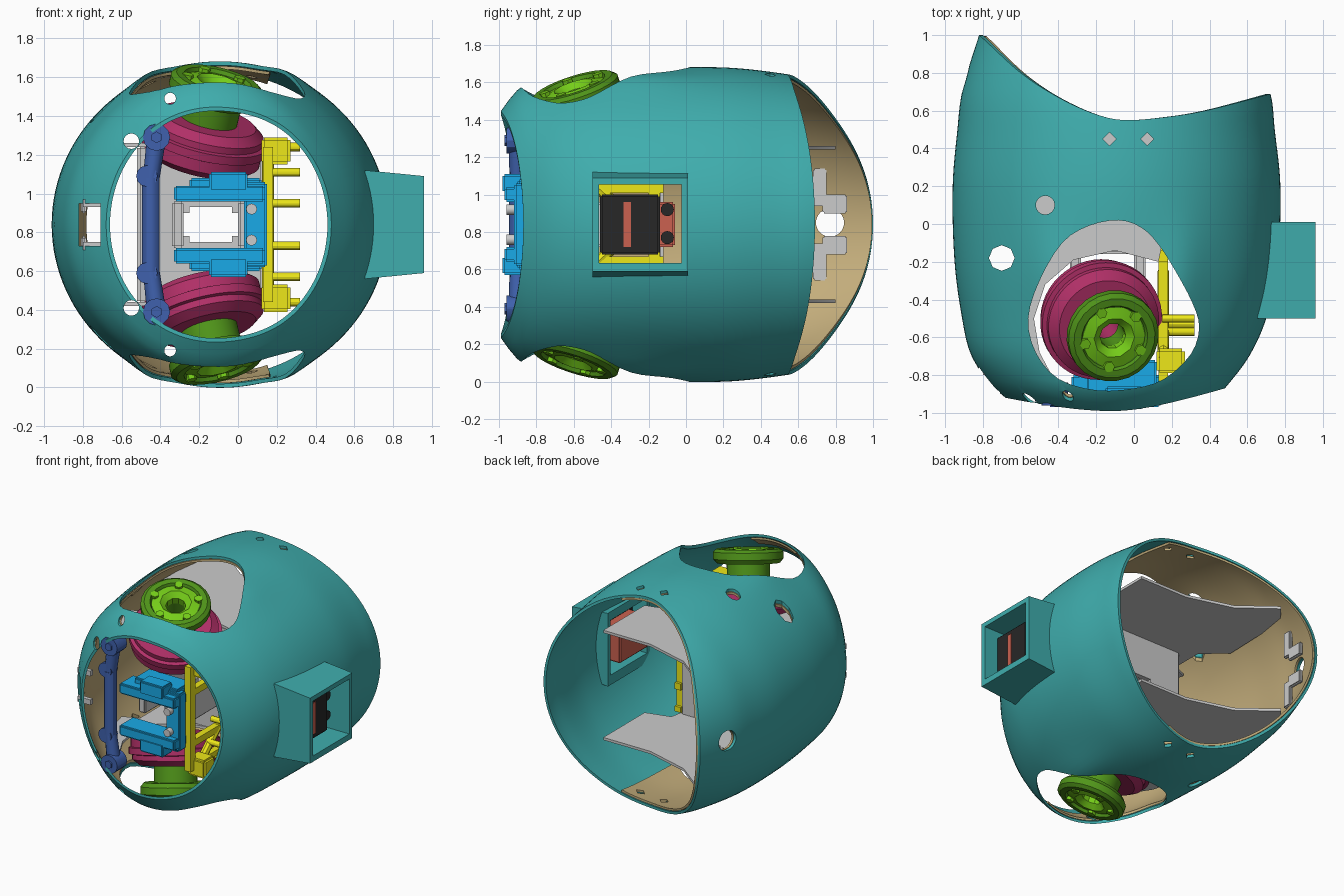
import bpy, bmesh, math
from mathutils import Vector, Matrix

if "Cube" in bpy.data.objects:
    bpy.data.objects.remove(bpy.data.objects["Cube"])

MID = 0.84  # mirror height: upper and lower halves match


def material(name, r, g, b):
    m = bpy.data.materials.new(name)
    m.diffuse_color = (r, g, b, 1)
    m.use_nodes = True
    m.node_tree.nodes["Principled BSDF"].inputs["Base Color"].default_value = m.diffuse_color
    return m


TEAL = material("teal", 0.05, 0.42, 0.42)
TAN = material("tan", 0.55, 0.42, 0.2)
GREEN = material("green", 0.08, 0.3, 0.01)
LIME = material("lime", 0.18, 0.62, 0.01)
PINK = material("magenta", 0.45, 0.03, 0.14)
CYAN = material("cyan", 0.01, 0.4, 0.8)
BLUE = material("blue", 0.05, 0.12, 0.42)
YELLOW = material("yellow", 0.85, 0.8, 0.01)
RED = material("salmon", 0.6, 0.12, 0.08)
BLACK = material("black", 0.02, 0.02, 0.02)


def finish(name, bm, mat=None):
    bmesh.ops.recalc_face_normals(bm, faces=bm.faces[:])
    me = bpy.data.meshes.new(name)
    bm.to_mesh(me)
    bm.free()
    ob = bpy.data.objects.new(name, me)
    bpy.context.collection.objects.link(ob)
    if mat:
        me.materials.append(mat)
    return ob


def box(name, x, y, z, mat=None, bevel=0.0):
    bm = bmesh.new()
    c = [(p[0] + p[1]) / 2 for p in (x, y, z)]
    s = [abs(p[1] - p[0]) for p in (x, y, z)]
    bmesh.ops.create_cube(bm, size=1, matrix=Matrix.Translation(c) @ Matrix.Diagonal((*s, 1)))
    if bevel:
        bmesh.ops.bevel(bm, geom=bm.edges[:], offset=bevel, segments=2, affect='EDGES')
    return finish(name, bm, mat)


def rod(name, p0, p1, r, mat=None, n=16, r2=None):
    p0, p1 = Vector(p0), Vector(p1)
    d = p1 - p0
    bm = bmesh.new()
    m = Matrix.Translation((p0 + p1) / 2) @ d.to_track_quat('Z', 'Y').to_matrix().to_4x4()
    bmesh.ops.create_cone(bm, cap_ends=True, segments=n, radius1=r,
                          radius2=r if r2 is None else r2, depth=d.length, matrix=m)
    return finish(name, bm, mat)


def lathe(name, base, axis, profile, mat, n=48):
    """Spin a closed (radius, height) loop round an axis."""
    m = Matrix.Translation(base) @ Vector(axis).to_track_quat('Z', 'Y').to_matrix().to_4x4()
    bm = bmesh.new()
    rings = [[bm.verts.new(m @ Vector((r * math.cos(t), r * math.sin(t), h))) for r, h in profile]
             for t in (2 * math.pi * j / n for j in range(n))]
    k = len(profile)
    for j in range(n):
        a, b = rings[j], rings[(j + 1) % n]
        for i in range(k):
            bm.faces.new((a[i], a[(i + 1) % k], b[(i + 1) % k], b[i]))
    return finish(name, bm, mat)


def prism(name, outline, z0, z1):
    bm = bmesh.new()
    f = bm.faces.new([bm.verts.new((x, y, z0)) for x, y in outline])
    top = bmesh.ops.extrude_face_region(bm, geom=[f])["geom"]
    bmesh.ops.translate(bm, vec=(0, 0, z1 - z0), verts=[v for v in top if isinstance(v, bmesh.types.BMVert)])
    return finish(name, bm)


def curve(table, x):
    """Smooth interpolation of table rows keyed by the first column."""
    i = max(0, min(len(table) - 2, sum(r[0] <= x for r in table) - 1))
    p, q = table[i], table[i + 1]
    o, s = table[max(i - 1, 0)], table[min(i + 2, len(table) - 1)]
    h = q[0] - p[0]
    t = max(0, min(1, (x - p[0]) / h))
    out = []
    for c in range(1, len(p)):
        m0, m1 = (q[c] - o[c]) / (q[0] - o[0]) * h, (s[c] - p[c]) / (s[0] - p[0]) * h
        out.append((2*t**3 - 3*t*t + 1) * p[c] + (t**3 - 2*t*t + t) * m0
                   + (3*t*t - 2*t**3) * q[c] + (t**3 - t*t) * m1)
    return out


# shell sections: y, left x, right x, half height
SECTION = [(-1.05, -.50, .28, .52), (-.98, -.60, .36, .62), (-.92, -.68, .43, .70), (-.86, -.75, .49, .75),
           (-.7, -.86, .61, .79), (-.5, -.91, .70, .815), (-.2, -.95, .76, .835), (.2, -.96, .775, .84),
           (.5, -.935, .745, .81), (.7, -.91, .72, .77), (1.0, -.82, .60, .66), (1.1, -.78, .55, .60)]
# rear rim seen from above: x, y
REAR = [(-.9, 1.06), (-.82, 1.0), (-.6, .80), (-.4, .67), (-.2, .58), (-.05, .55), (.2, .57), (.4, .605), (.8, .71)]


def skin(t, y, off):
    xl, xr, b = curve(SECTION, y)
    c, s = math.cos(t), math.sin(t)
    # raised lip beside the side openings
    lip = .035 * math.exp(-((abs(c) - .42) / .15) ** 2 - ((y + .3) / .3) ** 2)
    return Vector(((xl + xr) / 2 + ((xr - xl) / 2 - off) * c, y, MID + (b - off + lip) * s))


def front_y(t):
    c = math.cos(t)
    return -.99 + c * c * (.12 if c > 0 else .07)


def rear_y(t):
    y = .6
    for _ in range(25):
        y = curve(REAR, skin(t, y, 0).x)[0]
    return y


def loft(name, a0, a1, y0, y1, out, inn, mat=None, n=120, nv=36):
    """Thick curved sheet following the shell between two angles."""
    full = a1 - a0 >= 360
    bm = bmesh.new()
    rows = []
    for j in range(n if full else n + 1):
        t = math.radians(a0 + (a1 - a0) * j / n)
        ys = [y0(t) + (y1(t) - y0(t)) * i / nv for i in range(nv + 1)]
        pts = [skin(t, y, out) for y in ys] + [skin(t, y, inn) for y in reversed(ys)]
        rows.append([bm.verts.new(p) for p in pts])
    k = 2 * nv + 2
    for j in range(n):
        a, b = rows[j], rows[(j + 1) % len(rows)]
        for i in range(k):
            bm.faces.new((a[i], a[(i + 1) % k], b[(i + 1) % k], b[i]))
    if not full:
        for r in (rows[0], rows[-1]):
            for i in range(nv):
                bm.faces.new((r[i], r[i + 1], r[k - 2 - i], r[k - 1 - i]))
    return finish(name, bm, mat)


def cut(ob, cutters):
    for c in cutters:
        m = ob.modifiers.new("cut", 'BOOLEAN')
        m.operation, m.solver, m.object = 'DIFFERENCE', 'EXACT', c
    bpy.ops.object.select_all(action='DESELECT')
    ob.select_set(True)
    bpy.context.view_layer.objects.active = ob
    bpy.ops.object.convert(target='MESH')


# outer shell, inner liner on the left half
shell = loft("outer_shell", 0, 360, front_y, rear_y, 0, .02, TEAL)
liner = loft("inner_liner", 72, 288, lambda t: front_y(t) + .05, lambda t: rear_y(t) - .005, .024, .04, TAN, 80)

# cutters for the openings
DROP = [(-.08, .02), (.04, -.02), (.13, -.11), (.22, -.25), (.31, -.42), (.345, -.55), (.30, -.69), (.16, -.82),
        (0, -.87), (-.2, -.88), (-.4, -.82), (-.52, -.68), (-.56, -.5), (-.5, -.3), (-.38, -.1), (-.24, -.01)]
smooth_drop = []
for i in range(len(DROP)):  # round the side opening outline
    p0, p1, p2, p3 = (Vector(DROP[(i + d) % len(DROP)]) for d in (-1, 0, 1, 2))
    for t in (0, .33, .67):
        smooth_drop.append(.5 * (2*p1 + (p2 - p0)*t + (2*p0 - 5*p1 + 4*p2 - p3)*t*t + (3*p1 - p0 - 3*p2 + p3)*t**3))
cutters = [box("cut_slot", (-.82, -.71), (-1.1, -.6), (.73, .95)),
           rod("cut_rear_port", (-1.2, .77, .85), (-.5, .77, .85), .075, n=32)]
for s in (1, -1):
    cutters += [prism("cut_side", smooth_drop, MID + s * .4, MID + s * 1.1),
                rod("cut_front", (-.55, -1.2, MID + s * .43), (-.55, -.6, MID + s * .43), .04),
                rod("cut_front_top", (-.35, -1.2, MID + s * .65), (-.35, -.8, MID + s * .65), .03),
                rod("cut_flank", (-.7, -.18, MID + s * .3), (-.7, -.18, MID + s), .068, n=8),
                rod("cut_round", (-.47, .1, MID + s * .4), (-.47, .1, MID + s), .05)]
    cutters += [rod("cut_small", (x, .45, MID + s * .5), (x, .45, MID + s), .035, n=4) for x in (-.13, .07)]
duct_hole = box("cut_duct", (.5, 1.1), (-.465, -.025), (.635, 1.055))
cut(shell, cutters + [duct_hole])
cut(liner, cutters)

# side duct, slightly tapered outwards
duct = box("side_duct", (.655, .96), (-.50, .01), (.57, 1.11), TEAL)
for v in duct.data.vertices:
    v.co.z = MID + math.copysign(.25 if v.co.x > .8 else .28, v.co.z - MID)
cut(duct, [duct_hole])
for c in cutters + [duct_hole]:
    bpy.data.objects.remove(c)

# camera unit inside the duct
box("camera_face", (.77, .86), (-.46, -.14), (.68, 1.0), BLACK, .01)
box("camera_stripe", (.85, .866), (-.335, -.295), (.72, .96), RED)
box("camera_body", (.60, .79), (-.42, -.06), (.72, .96), RED, .01)
for z in (.77, .92):
    rod("camera_knob", (.78, -.10, z), (.83, -.10, z), .035, BLACK)

# inner shelf outline with a cut-out for the motor
SHELF = [(.13, -.2), (.16, -.05), (.35, 0), (.35, .5), (-.05, .5), (-.4, .6), (-.66, .8), (-.74, .7), (-.78, .45),
         (-.79, .1), (-.62, -.05), (-.62, -.3), (-.74, -.35), (-.68, -.6), (-.58, -.76), (-.42, -.83),
         (-.5, -.68), (-.53, -.5), (-.47, -.32), (-.32, -.19), (-.1, -.14)]

# parts repeated above and below the middle
for s in (1, -1):
    def Z(h):
        return MID + s * h

    prism("inner_shelf", SHELF, Z(.40), Z(.42))

    # tilted motor with its output hub
    ax = Vector((.22, -.30, .93 * s)).normalized()
    base = Vector((-.18, -.50, Z(.42)))
    lathe("motor", base, ax, [(.08, -.10), (.26, -.10), (.31, -.06), (.31, 0), (.325, .005), (.325, .05),
                              (.30, .055), (.30, .09), (.25, .13), (.08, .13)], PINK)
    lathe("hub_column", base, ax, [(.07, .12), (.15, .12), (.15, .28), (.07, .28)], GREEN)
    lathe("hub_ring", base, ax, [(.15, .25), (.22, .25), (.245, .28), (.245, .33), (.22, .35), (.18, .35),
                                 (.17, .33), (.15, .33)], GREEN, 24)
    lathe("hub_star", base, ax, [(.07, .26), (.17, .26), (.17, .33), (.11, .345), (.07, .31)], LIME, 10)
    u = ax.orthogonal().normalized()
    w = ax.cross(u)
    for i in range(5):
        a = i * 2 * math.pi / 5
        d = u * math.cos(a) + w * math.sin(a)
        rod("hub_lug", base + d * .16 + ax * .31, base + d * .16 + ax * .355, .03, LIME, 6)

    # front bracket
    box("bracket_bar", (-.33, .14), (-.97, -.80), (Z(.12), Z(.20)), CYAN, .01)
    box("bracket_tab", (-.15, .05), (-.98, -.86), (Z(.17), Z(.27)), CYAN, .01)
    box("bracket_foot", (-.25, .12), (-.90, -.72), (Z(.18), Z(.24)), CYAN, .01)
    rod("bracket_bolt", (.07, -.96, Z(.08)), (.07, -.92, Z(.08)), .028)

    # front link joints
    rod("link_joint", (-.42, -.96, Z(.45)), (-.42, -.84, Z(.45)), .07, BLUE, 12)
    rod("link_pin", (-.42, -.97, Z(.45)), (-.42, -.83, Z(.45)), .03, BLUE, 6)
    rod("link_arm", (-.42, -.90, Z(.45)), (-.45, -.90, Z(.22)), .05, BLUE, 12, .042)
    rod("link_knuckle", (-.47, -.94, Z(.25)), (-.47, -.86, Z(.25)), .055, BLUE, 12)

    # side frame rails, braces and pegs
    box("frame_rail", (.13, .18), (-.82, -.12), (Z(.17), Z(.22)), YELLOW)
    box("frame_end_rail", (.13, .18), (-.70, -.12), (Z(.35), Z(.39)), YELLOW)
    box("frame_block", (.12, .27), (-.79, -.66), (Z(.31), Z(.45)), YELLOW, .015)
    rod("frame_brace", (.155, -.72, Z(.42)), (.155, -.25, Z(.0)), .03, YELLOW, 8)
    for h, y in ((.11, -.53), (.27, -.57), (.40, -.5)):
        rod("frame_peg", (.15, y, Z(h)), (.32, y, Z(h)), .022, YELLOW, 12)

    # rear clip
    box("rear_clip_arm", (-.81, -.78), (.73, .86), (Z(.06), Z(.16)), None, .008)
    box("rear_clip_leg", (-.81, -.78), (.68, .75), (Z(.10), Z(.30)), None, .008)
    box("slot_bar", (-.80, -.69), (-.80, -.77), (Z(.09), Z(.13)))

box("bracket_post", (.03, .15), (-.92, -.84), (.62, 1.06), CYAN, .01)
rod("link_middle", (-.45, -.90, .60), (-.45, -.90, 1.08), .046, BLUE, 12)
for y in (-.80, -.17):
    box("frame_post", (.13, .18), (y - .03, y + .03), (.44, 1.24), YELLOW)

# grey bulkhead with a central window
bulkhead = box("bulkhead", (-.52, .13), (-.16, -.12), (.43, 1.25), None, .015)
window = box("cut_window", (-.28, 0), (-.4, .1), (.75, .93), None, .03)
cut(bulkhead, [window])
bpy.data.objects.remove(window)
for x in (-.31, .03):
    box("window_cheek", (x - .03, x + .03), (-.72, -.14), (.72, .96), None, .01)

# shade everything smooth with crisp edges
bpy.ops.object.select_all(action='SELECT')
bpy.context.view_layer.objects.active = shell
bpy.ops.object.shade_smooth_by_angle(angle=math.radians(30))
